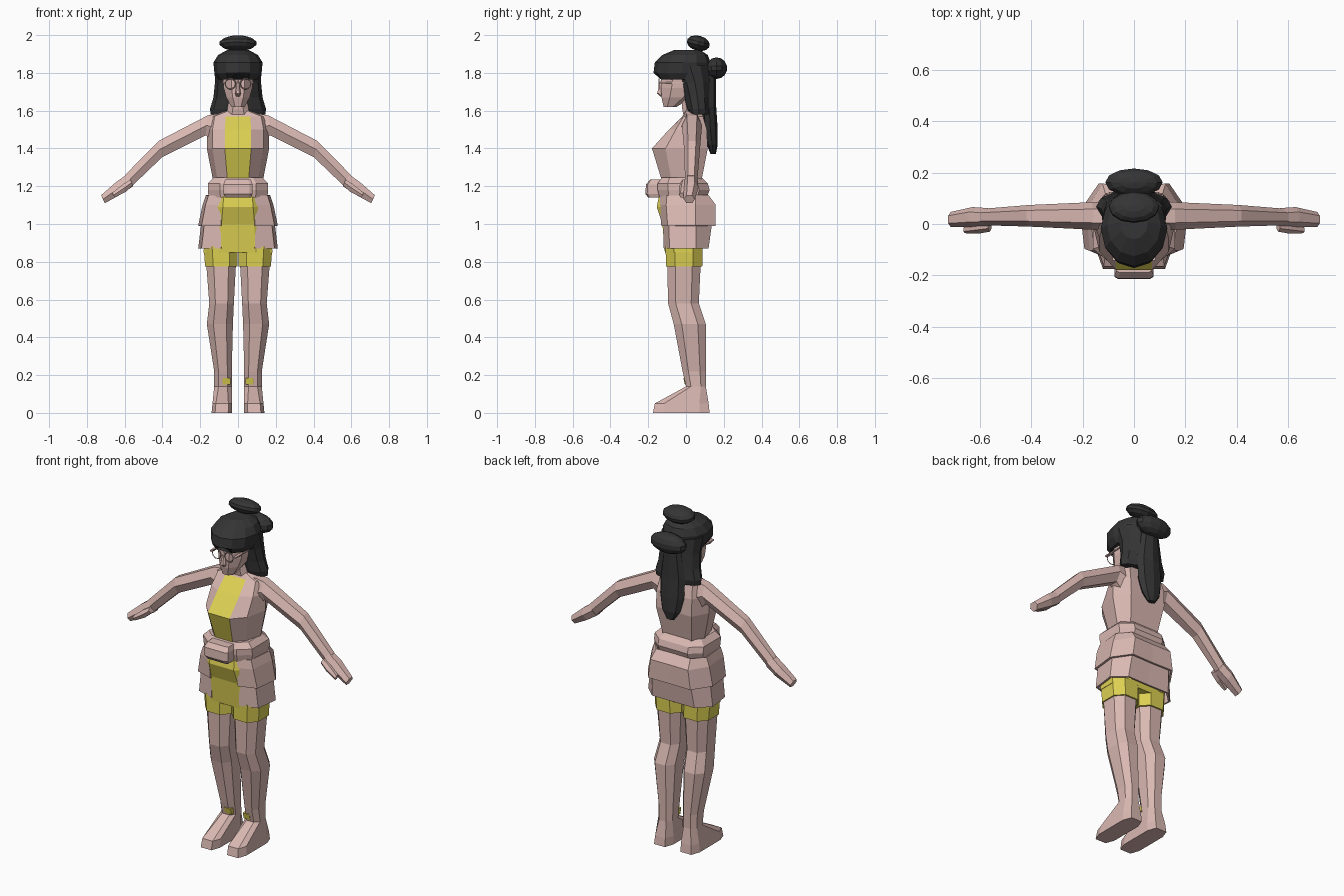
import bpy, bmesh, math
from mathutils import Vector, Matrix

if "Cube" in bpy.data.objects:
    bpy.data.objects.remove(bpy.data.objects["Cube"], do_unlink=True)


def material(name, rgb):
    m = bpy.data.materials.new(name)
    m.use_nodes = True
    m.diffuse_color = (*rgb, 1)
    m.node_tree.nodes["Principled BSDF"].inputs["Base Color"].default_value = (*rgb, 1)
    return m


SKIN = material("skin_pink", (0.70, 0.48, 0.445))
YELLOW = material("cloth_yellow", (0.72, 0.63, 0.085))
HAIR = material("hair_black", (0.035, 0.035, 0.035))


def finish(name, bm, mats, rule=None):
    bmesh.ops.recalc_face_normals(bm, faces=bm.faces)
    if rule:
        for f in bm.faces:
            f.material_index = int(rule(f))
    mesh = bpy.data.meshes.new(name)
    bm.to_mesh(mesh)
    bm.free()
    for m in mats:
        mesh.materials.append(m)
    ob = bpy.data.objects.new(name, mesh)
    bpy.context.collection.objects.link(ob)
    return ob


def loft(name, rings, *mats, closed=True, rule=None):
    """Skin a list of equal rings; closed rings get end caps."""
    bm = bmesh.new()
    vs = [[bm.verts.new(p) for p in r] for r in rings]
    n = len(rings[0])
    for a, b in zip(vs, vs[1:]):
        for i in range(n if closed else n - 1):
            j = (i + 1) % n
            bm.faces.new((a[i], a[j], b[j], b[i]))
    if closed:
        bm.faces.new(vs[0])
        bm.faces.new(vs[-1])
    return finish(name, bm, mats, rule)


def octa(z, x0, x1, y0, y1, k=0.5):
    cx, cy, rx, ry = (x0 + x1) / 2, (y0 + y1) / 2, (x1 - x0) / 2, (y1 - y0) / 2
    unit = [(k, -1), (1, -k), (1, k), (k, 1), (-k, 1), (-1, k), (-1, -k), (-k, -1)]
    return [(cx + u * rx, cy + v * ry, z) for u, v in unit]


def oval(z, rx, y0, y1, n=12):
    cy, ry = (y0 + y1) / 2, (y1 - y0) / 2
    angles = [2 * math.pi * i / n - math.pi / 2 for i in range(n)]
    return [(rx * math.cos(a), cy + ry * math.sin(a), z) for a in angles]


def mirrored(half, closed=True):
    """Half section from front to the back centre, completed across x."""
    return half + [(-x, y, z) for x, y, z in reversed(half[:-1])]


def flip(rings):
    return [[(-x, y, z) for x, y, z in r] for r in rings]


def ellipsoid(name, centre, scale, tilt, mat):
    bm = bmesh.new()
    bmesh.ops.create_uvsphere(bm, u_segments=12, v_segments=7, radius=1)
    bm.transform(Matrix.Translation(centre) @ Matrix.Rotation(tilt, 4, "X")
                 @ Matrix.Diagonal((*scale, 1)))
    return finish(name, bm, [mat])


# Torso with a yellow front panel
def torso_ring(z, w, f, b, p):
    return mirrored([(p, f, z), (w * .82, f * .6, z), (w, .02, z), (w * .7, b, z), (0, b, z)])


loft("torso", [torso_ring(*r) for r in (
    (1.22, .130, -.125, .08, .055), (1.40, .165, -.18, .115, .07),
    (1.50, .165, -.09, .11, .07), (1.57, .15, -.02, .09, .065),
    (1.60, .06, 0, .08, .05))], SKIN, YELLOW,
    rule=lambda f: f.normal.y < -.4 and abs(f.calc_center_median().x) < .01
    and f.calc_center_median().z < 1.58)

# Belt and front pouch
loft("belt", [octa(z, -w, w, f, b, .6) for z, w, f, b in (
    (1.14, .155, -.14, .11), (1.18, .16, -.15, .125),
    (1.215, .16, -.15, .115), (1.245, .13, -.13, .085))], SKIN)
loft("belt_pouch", [octa(z, -w, w, f, -.12, .8) for z, w, f in (
    (1.14, .07, -.20), (1.16, .077, -.215), (1.21, .077, -.212), (1.235, .068, -.19))], SKIN)

# Shorts: hips, with a cuff around each thigh below
loft("shorts_hips", [octa(z, -w, w, f, b) for z, w, f, b in (
    (1.16, .15, -.14, .09), (1.09, .16, -.155, .1),
    (1.0, .175, -.125, .1), (.85, .182, -.112, .085))], YELLOW)


# Two overlapping skirt tiers, open at the front
def skirt_ring(z, w, f, b):
    return mirrored([(.088, f, z), (w * .92, f * .75, z), (w, .05, z),
                     (w * .66, b * .95, z), (0, b * .93, z)])


for name, rows in (
    ("skirt_upper", ((1.15, .165, -.13, .12), (1.10, .182, -.135, .16), (.99, .205, -.125, .16))),
    ("skirt_lower", ((1.01, .188, -.115, .14), (.87, .205, -.112, .12)))):
    tier = loft(name, [skirt_ring(*r) for r in rows], SKIN, closed=False)
    shell = tier.modifiers.new("thickness", "SOLIDIFY")
    shell.thickness = .012
    shell.offset = 0

# Legs with feet, arms, hands, cuffs: built on the left, mirrored to the right
leg = [octa(*r) for r in (
    (.84, .008, .172, -.100, .080), (.58, .022, .152, -.095, .068),
    (.47, .027, .165, -.065, .105), (.22, .033, .126, -.018, .105),
    (.14, .033, .126, 0, .105))]
leg += [octa(.05, .033, .135, -.165, .12, .65), octa(0, .033, .14, -.175, .125, .65)]
cuff = [octa(.88, .002, .182, -.108, .087), octa(.775, .002, .174, -.106, .086)]
anklet = [octa(.185, .04, .082, -.014, .02, .9), octa(.15, .04, .082, -.006, .02, .9)]


def arm_ring(xt, zt, xb, zb, y0, y1):
    top, low = Vector((xt, 0, zt)), Vector((xb, 0, zb))
    layout = ((0, .25), (0, .75), (.5, 1), (1, .75), (1, .25), (.5, 0))
    return [tuple(top.lerp(low, t) + Vector((0, y0 + (y1 - y0) * s, 0))) for t, s in layout]


arm = [arm_ring(*r) for r in (
    (.10, 1.585, .12, 1.42, -.025, .085), (.16, 1.575, .17, 1.47, -.022, .085),
    (.42, 1.44, .40, 1.355, -.01, .074), (.60, 1.257, .565, 1.197, -.005, .06))]
hand = [arm_ring(*r) for r in (
    (.585, 1.265, .555, 1.20, -.008, .062), (.645, 1.222, .615, 1.16, -.012, .066),
    (.725, 1.152, .705, 1.11, -.012, .047))]
thumb = [arm_ring(*r) for r in (
    (.57, 1.235, .555, 1.205, -.03, .02), (.61, 1.21, .595, 1.17, -.037, .02),
    (.665, 1.165, .655, 1.14, -.036, -.008))]

for part, rings, mat in (("leg", leg, SKIN), ("shorts_cuff", cuff, YELLOW),
                         ("anklet", anklet, YELLOW), ("arm", arm, SKIN),
                         ("hand", hand, SKIN), ("thumb", thumb, SKIN)):
    loft("left_" + part, rings, mat)
    loft("right_" + part, flip(rings), mat)

# Neck, head and nose
loft("neck", [octa(z, -w, w, f, .075) for z, w, f in (
    (1.56, .07, -.01), (1.61, .055, -.02), (1.70, .05, -.025))], SKIN)
loft("head", [octa(z, -w, w, f, b, .45) for z, w, f, b in (
    (1.62, .035, -.118, -.05), (1.67, .062, -.13, .03), (1.72, .076, -.132, .07),
    (1.77, .08, -.132, .09), (1.86, .08, -.12, .1))], SKIN)
loft("nose", [octa(z, -w, w, f, -.11, .5) for z, w, f in (
    (1.675, .01, -.135), (1.69, .015, -.153), (1.76, .006, -.135))], SKIN)

# Spectacles: rims and side arms
for side, s in (("left", 1), ("right", -1)):
    bpy.ops.mesh.primitive_torus_add(
        major_segments=10, minor_segments=4, major_radius=.028, minor_radius=.003,
        location=(s * .04, -.142, 1.742), rotation=(math.pi / 2, 0, 0))
    rim = bpy.context.object
    rim.name = side + "_spectacle_rim"
    rim.data.materials.append(SKIN)
    bar = [octa(z, .068, .084, -.142, -.01, .9) for z in (1.745, 1.752)]
    loft(side + "_spectacle_arm", bar if s > 0 else flip(bar), SKIN)

# Hair: cap with an arched hairline, long back, tail and two buns
cap = [oval(*r) for r in (
    (1.765, .105, -.15, .12), (1.80, .125, -.172, .125), (1.855, .13, -.165, .13),
    (1.895, .105, -.125, .115), (1.922, .055, -.06, .075))]
cap[0] = [(x, y, z + (.04 if abs(x) < .02 and y < 0 else 0)) for x, y, z in cap[0]]
loft("hair_cap", cap, HAIR)
loft("hair_back", [oval(*r) for r in (
    (1.84, .125, -.09, .13), (1.75, .122, -.04, .135), (1.67, .13, -.015, .135),
    (1.61, .148, 0, .135), (1.58, .145, .015, .125))], HAIR)
loft("hair_tail", [oval(*r, 8) for r in (
    (1.80, .05, .08, .16), (1.62, .08, .085, .16), (1.50, .078, .09, .168),
    (1.42, .06, .11, .168), (1.37, .025, .13, .158))], HAIR)
ellipsoid("top_bun", (0, .065, 1.957), (.1, .062, .04), -.25, HAIR)
ellipsoid("back_bun", (0, .162, 1.825), (.115, .056, .057), 0, HAIR)
